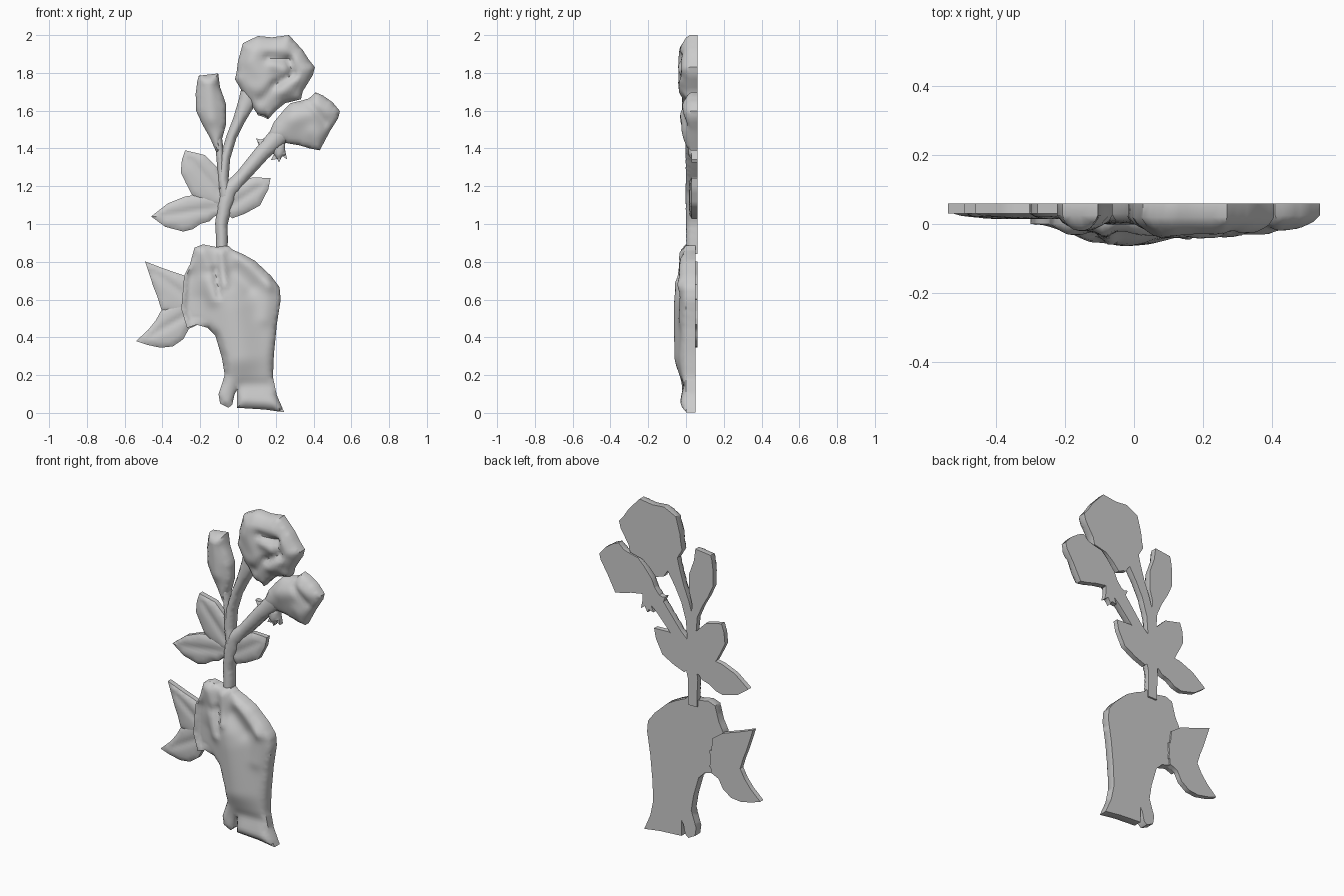
import bpy, bmesh, math
from mathutils import Vector
from mathutils.geometry import delaunay_2d_cdt, intersect_point_line

BACK = 0.06


def seg_dist(p, a, b):
    q, t = intersect_point_line(p, a, b)
    return (p - (a if t < 0 else b if t > 1 else q)).length


def inside(p, poly):
    hit = False
    for a, b in zip(poly, poly[1:] + poly[:1]):
        if (a.y > p.y) != (b.y > p.y) and p.x < (b.x - a.x) * (p.y - a.y) / (b.y - a.y) + a.x:
            hit = not hit
    return hit


def relief(name, outline, edge, bulge, width, ridges=(), back=BACK, step=0.016):
    """Flat-backed pillow: outline in x,z; ridges are (x1, z1, x2, z2, height, radius)."""
    poly = [Vector(p) for p in outline]
    pairs = list(zip(poly, poly[1:] + poly[:1]))
    if sum(a.x * b.y - b.x * a.y for a, b in pairs) < 0:
        poly.reverse()
        pairs = list(zip(poly, poly[1:] + poly[:1]))

    def dist(p):
        return min(seg_dist(p, a, b) for a, b in pairs)

    pts = []
    for a, b in pairs:
        n = max(1, round((b - a).length / (step * 1.5)))
        pts += [a.lerp(b, i / n) for i in range(n)]
    rim = len(pts)
    x0, x1 = min(p.x for p in poly), max(p.x for p in poly)
    z0, z1 = min(p.y for p in poly), max(p.y for p in poly)
    for j in range(int((z1 - z0) / step) + 1):
        for i in range(int((x1 - x0) / step) + 2):
            p = Vector((x0 + (i + 0.5 * (j % 2)) * step, z0 + j * step))
            if inside(p, poly) and dist(p) > step * 0.5:
                pts.append(p)
    co, _, tris, *_ = delaunay_2d_cdt(pts, [], [list(range(rim))], 1, 1e-5)

    bm = bmesh.new()
    verts = []
    for p in co:
        k = min(dist(p) / width, 1)
        y = edge - bulge * math.sqrt(max(0, 1 - (1 - k) ** 2))
        for ax, az, bx, bz, h, r in ridges:
            d = seg_dist(p, Vector((ax, az)), Vector((bx, bz)))
            y -= h * math.exp(-(d / r) ** 2) * min(1, k * 2)
        verts.append(bm.verts.new((p.x, min(y, back - 0.008), p.y)))
    for f in tris:
        bm.faces.new([verts[i] for i in f])
    # side wall and flat back
    border = [e for e in bm.edges if e.is_boundary]
    new = bmesh.ops.extrude_edge_only(bm, edges=border)["geom"]
    for v in new:
        if isinstance(v, bmesh.types.BMVert):
            v.co.y = back
    bmesh.ops.holes_fill(bm, edges=[e for e in bm.edges if e.is_boundary], sides=0)
    bmesh.ops.recalc_face_normals(bm, faces=bm.faces)
    me = bpy.data.meshes.new(name)
    bm.to_mesh(me)
    bm.free()
    ob = bpy.data.objects.new(name, me)
    bpy.context.collection.objects.link(ob)
    bpy.ops.object.select_all(action='DESELECT')
    ob.select_set(True)
    bpy.context.view_layer.objects.active = ob
    bpy.ops.object.shade_smooth_by_angle(angle=math.radians(45))


def stem(name, path, edge, bulge):
    """Ribbon outline from (x, z, half width) points."""
    left, right = [], []
    for i, (x, z, w) in enumerate(path):
        a, b = path[max(i - 1, 0)], path[min(i + 1, len(path) - 1)]
        d = Vector((b[0] - a[0], b[1] - a[1])).normalized()
        left.append((x - d.y * w, z + d.x * w))
        right.append((x + d.y * w, z - d.x * w))
    relief(name, left + right[::-1], edge, bulge, max(p[2] for p in path), step=0.012)


# hand with cuff, knuckle ridges and the stem gripped between the fingers
relief("hand", [
    (-.23, .875), (-.185, .892), (-.115, .878), (-.05, .885), (-.03, .865), (.03, .838), (.09, .805),
    (.175, .725), (.22, .665), (.226, .6), (.205, .465), (.19, .31), (.185, .19), (.205, .095),
    (.245, .003), (.14, .018), (-.005, .027), (-.006, .12), (-.018, .1), (-.03, .045), (-.05, .027),
    (-.095, .05), (-.103, .1), (-.07, .2), (-.085, .29), (-.12, .41), (-.16, .45), (-.22, .467),
    (-.27, .45), (-.3, .55), (-.285, .727), (-.255, .785)],
    0.0, 0.02, 0.06, [
    (-.05, .62, 0, .3, .036, .1), (.03, .55, .1, .3, .012, .1),
    (.02, .82, .16, .68, .016, .035), (.16, .68, .14, .5, .01, .04),
    (-.02, .74, .06, .66, -.014, .04), (-.09, .86, -.07, .68, .016, .022),
    (-.19, .86, -.16, .78, .012, .03), (-.16, .7, -.13, .6, .014, .035),
    (-.12, .76, -.1, .62, -.014, .015), (-.26, .72, -.27, .5, -.03, .06),
    (-.2, .6, -.2, .5, -.01, .05), (.02, .15, .18, .15, -.008, .03), (.02, .06, .2, .05, .01, .04)],
    back=0.05)

# leaves: outline, then midrib from base to tip
leaves = {
    "lower_leaf_upper": ([(-.492, .802), (-.395, .765), (-.285, .727), (-.22, .68), (-.2, .5), (-.34, .52),
                          (-.405, .545), (-.425, .61), (-.447, .665)], (-.25, .6, -.45, .75)),
    "lower_leaf_lower": ([(-.54, .38), (-.475, .44), (-.435, .49), (-.405, .545), (-.3, .62), (-.2, .6),
                          (-.21, .468), (-.26, .445), (-.29, .39), (-.345, .352), (-.41, .345), (-.48, .36)],
                         (-.25, .53, -.5, .39)),
    "middle_leaf_top": ([(-.28, 1.39), (-.175, 1.365), (-.11, 1.3), (-.065, 1.21), (-.08, 1.08), (-.2, 1.12),
                         (-.245, 1.157), (-.275, 1.215), (-.303, 1.273), (-.297, 1.34)], (-.1, 1.17, -.26, 1.35)),
    "middle_leaf_left": ([(-.46, 1.04), (-.37, 1.11), (-.28, 1.146), (-.18, 1.16), (-.07, 1.12), (-.085, 1.05),
                          (-.127, 1.04), (-.15, 1.015), (-.2, 1.0), (-.24, .972), (-.29, .96), (-.385, .985)],
                         (-.1, 1.09, -.42, 1.04)),
    "middle_leaf_right": ([(-.04, 1.225), (.02, 1.222), (.075, 1.247), (.172, 1.243), (.16, 1.183), (.116, 1.098),
                           (.037, 1.055), (-.03, 1.03), (-.08, 1.07)], (-.03, 1.1, .15, 1.22)),
}
for name, (outline, rib) in leaves.items():
    relief(name, outline, 0.03, 0.016, 0.07, [(*rib, -.008, .02)])

# stems
stem("main_stem", [(-.085, .84, .03), (-.085, .92, .031), (-.088, 1.0, .033), (-.07, 1.1, .04), (-.045, 1.18, .045),
                   (.02, 1.25, .036), (.127, 1.375, .042), (.2, 1.45, .05), (.28, 1.53, .06)], 0.03, 0.034)
stem("rose_stem", [(-.06, 1.12, .035), (-.08, 1.235, .03), (-.068, 1.35, .027), (-.035, 1.46, .027),
                   (.005, 1.55, .032), (.045, 1.64, .045), (.07, 1.72, .05)], 0.03, 0.032)
stem("bud_stem", [(-.08, 1.18, .025), (-.09, 1.3, .02), (-.1, 1.42, .02), (-.12, 1.5, .03)], 0.03, 0.025)

# closed bud with a fold down its middle
relief("bud", [
    (-.207, 1.785), (-.105, 1.797), (-.095, 1.724), (-.063, 1.634), (-.063, 1.528), (-.09, 1.43),
    (-.085, 1.37), (-.115, 1.38), (-.15, 1.46), (-.19, 1.53), (-.222, 1.6), (-.224, 1.69), (-.215, 1.76)],
    0.025, 0.032, 0.07, [(-.15, 1.72, -.14, 1.56, .014, .04), (-.18, 1.76, -.13, 1.76, .01, .02)])

# large open rose: petals raised, creases sunk
relief("large_rose", [
    (.026, 1.957), (.105, 1.995), (.18, 1.988), (.27, 2.0), (.343, 1.92), (.375, 1.87), (.407, 1.83),
    (.396, 1.788), (.343, 1.703), (.333, 1.66), (.25, 1.64), (.2, 1.6), (.16, 1.555), (.14, 1.575),
    (.105, 1.58), (.037, 1.676), (-.016, 1.766), (-.008, 1.8), (0, 1.862)],
    0.02, 0.04, 0.1, [
    (.08, 1.86, .14, 1.76, .02, .06), (.24, 1.7, .3, 1.76, .02, .04),
    (.1, 1.93, .25, 1.93, .012, .04), (.32, 1.87, .37, 1.82, .012, .04),
    (.19, 1.84, .24, 1.82, .02, .035), (.16, 1.88, .27, 1.87, -.016, .02),
    (.27, 1.87, .29, 1.79, -.016, .02), (.29, 1.79, .2, 1.74, -.016, .02),
    (.2, 1.74, .12, 1.66, -.012, .025), (.06, 1.72, .13, 1.7, .01, .04)])

# half open rose, tilted to the right
relief("small_rose", [
    (.24, 1.6), (.28, 1.64), (.343, 1.655), (.376, 1.665), (.41, 1.697), (.45, 1.68), (.5, 1.645), (.54, 1.597),
    (.53, 1.56), (.486, 1.49), (.433, 1.39), (.38, 1.4), (.328, 1.416), (.264, 1.427), (.2, 1.44),
    (.16, 1.47), (.19, 1.54)],
    0.025, 0.034, 0.09, [
    (.3, 1.56, .38, 1.58, .022, .06), (.4, 1.65, .48, 1.61, .008, .03),
    (.38, 1.63, .47, 1.53, -.012, .02), (.4, 1.49, .44, 1.46, .012, .04)])

# small curled sepals under the blooms
relief("side_sepal", [(.095, 1.453), (.12, 1.447), (.16, 1.46), (.19, 1.41), (.13, 1.345), (.1, 1.39), (.11, 1.42)],
       0.03, 0.015, 0.03)
relief("hanging_sepal", [(.16, 1.42), (.25, 1.45), (.25, 1.39), (.26, 1.342), (.235, 1.36), (.217, 1.326),
                         (.208, 1.345), (.175, 1.338), (.19, 1.37)], 0.03, 0.018, 0.03)
relief("rose_sepal", [(.08, 1.63), (.17, 1.63), (.155, 1.59), (.16, 1.555), (.125, 1.57), (.105, 1.575)],
       0.03, 0.015, 0.03)
